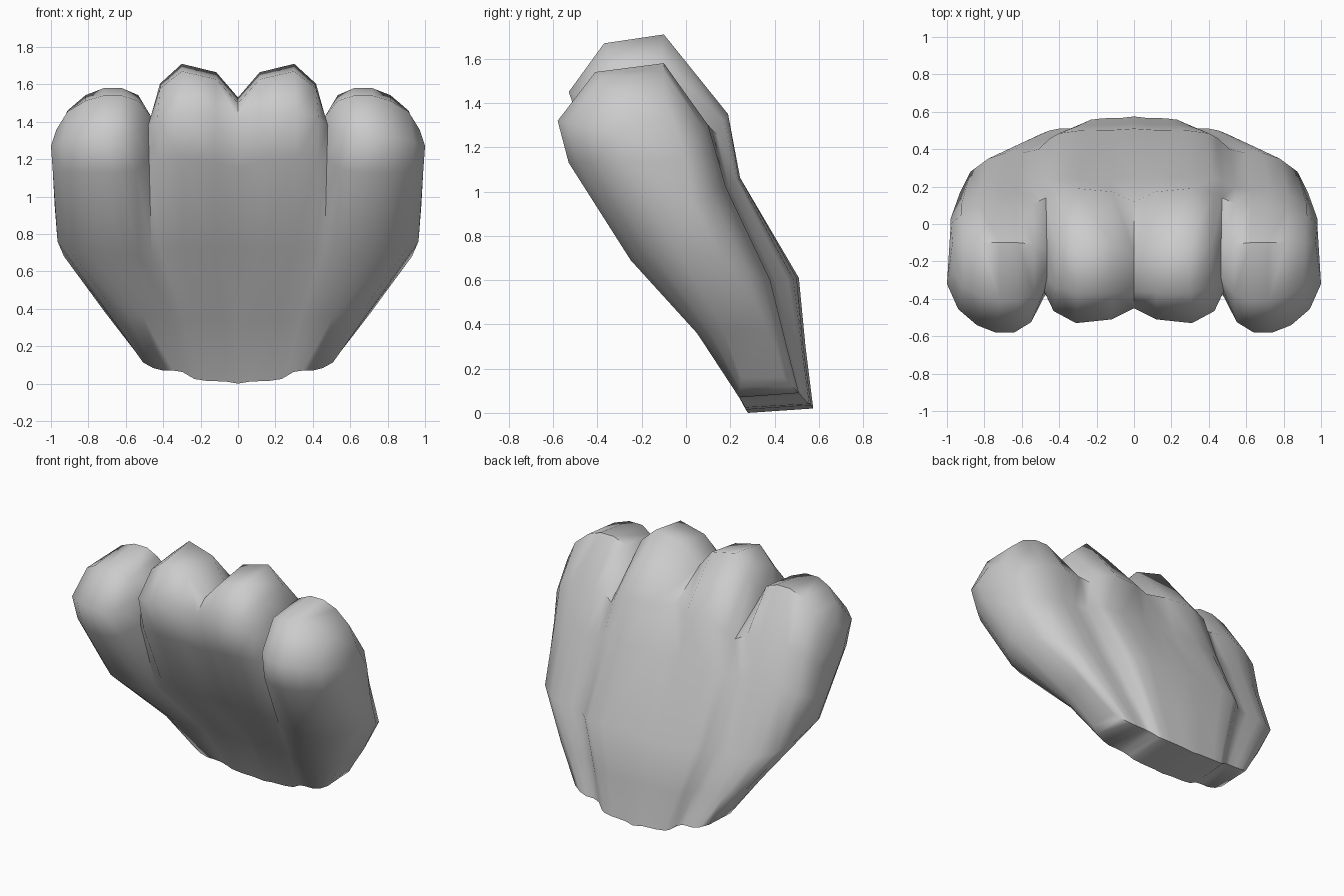
import bpy, bmesh

# Rows run up the sole, over the toes and down the back.
# Each row: half width, then (y, z) at centre groove, inner toe, gap, outer toe, side rim
rows = [
    (.54, .28, .00, .27, .015, .26, .04, .24, .07, .25, .16),
    (.69, .12, .33, .10, .34, .08, .35, .05, .36, .17, .37),
    (.965, -.17, .72, -.20, .72, -.22, .70, -.25, .69, -.05, .76),
    (.99, -.38, 1.15, -.44, 1.20, -.38, 1.20, -.53, 1.13, -.28, 1.13),
    (1.0, -.45, 1.42, -.53, 1.45, -.36, 1.38, -.58, 1.32, -.32, 1.27),
    (.97, -.36, 1.50, -.37, 1.67, -.29, 1.43, -.41, 1.54, -.25, 1.36),
    (.97, -.15, 1.53, -.10, 1.71, -.13, 1.43, -.10, 1.58, -.10, 1.33),
    (.98, .12, 1.36, .19, 1.35, .14, 1.26, .10, 1.30, .00, 1.15),
    (.98, .24, 1.07, .245, 1.06, .23, 1.05, .18, 1.02, .03, .95),
    (.93, .51, .61, .50, .61, .46, .60, .38, .60, .17, .68),
    (.71, .54, .30, .53, .30, .51, .30, .45, .32, .35, .38),
    (.54, .575, .02, .565, .035, .545, .05, .51, .09, .44, .16),
]
# Columns across one half: fraction of width, from key, to key, blend
columns = [
    (0, 0, 0, 0), (.12, 0, 1, .75), (.31, 1, 1, 0), (.43, 1, 2, .38),
    (.48, 2, 2, 0), (.55, 2, 3, .75), (.64, 3, 3, 0), (.74, 3, 3, 0),
    (.84, 3, 4, .15), (.94, 3, 4, .48), (1, 4, 4, 0),
]

# Paw half: closed loops joined side by side
bm = bmesh.new()
loops = []
for t, a, b, f in columns:
    loop = []
    for row in rows:
        y = row[1 + 2 * a] * (1 - f) + row[1 + 2 * b] * f
        z = row[2 + 2 * a] * (1 - f) + row[2 + 2 * b] * f
        loop.append(bm.verts.new((row[0] * t, y, z)))
    loops.append(loop)
n = len(rows)
for p, q in zip(loops, loops[1:]):
    for i in range(n):
        j = (i + 1) % n
        bm.faces.new((p[i], q[i], q[j], p[j]))

# Side rim: bridge front and back halves of the last loop
rim = loops[-1]
for i in range(n // 2 - 1):
    bm.faces.new((rim[i], rim[n - 1 - i], rim[n - 2 - i], rim[i + 1]))
bmesh.ops.recalc_face_normals(bm, faces=bm.faces)
mesh = bpy.data.meshes.new("paw")
bm.to_mesh(mesh)
bm.free()
paw = bpy.data.objects.new("paw", mesh)
bpy.context.collection.objects.link(paw)

# Mirror to the other half
bpy.context.view_layer.objects.active = paw
paw.select_set(True)
mirror = paw.modifiers.new("mirror", 'MIRROR')
mirror.use_clip = True
bpy.ops.object.modifier_apply(modifier="mirror")

# Normals outward, smooth with sharp toe creases
bm = bmesh.new()
bm.from_mesh(mesh)
bmesh.ops.recalc_face_normals(bm, faces=bm.faces)
bm.to_mesh(mesh)
bm.free()
bpy.ops.object.shade_smooth_by_angle(angle=1.0)
